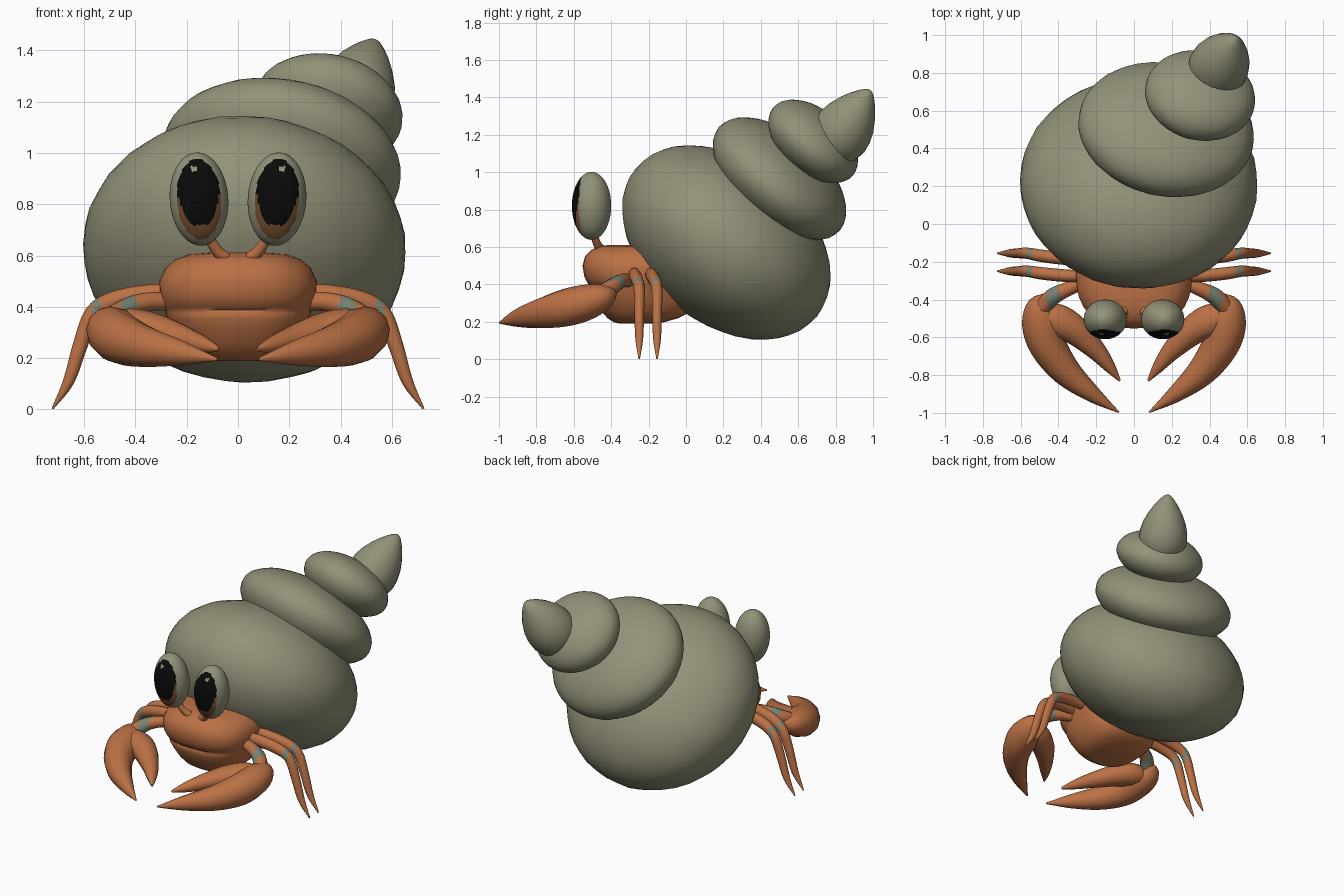
import bpy, bmesh, math, random
from mathutils import Vector, Matrix

if "Cube" in bpy.data.objects:
    bpy.data.objects.remove(bpy.data.objects["Cube"])

random.seed(4)


def material(name, rgb):
    m = bpy.data.materials.new(name)
    m.diffuse_color = (*rgb, 1)
    m.use_nodes = True
    m.node_tree.nodes["Principled BSDF"].inputs["Base Color"].default_value = m.diffuse_color
    return m


SHELL = material("shell_grey_green", (0.29, 0.285, 0.19))
ORANGE = material("crab_orange", (0.50, 0.165, 0.06))
TEAL = material("joint_teal", (0.18, 0.23, 0.18))
BLACK = material("pupil_black", (0.003, 0.003, 0.003))
BROWN = material("iris_brown", (0.19, 0.08, 0.028))


def finish(name, bm, mats, mirror=False, angle=70):
    bmesh.ops.recalc_face_normals(bm, faces=bm.faces)
    me = bpy.data.meshes.new(name)
    bm.to_mesh(me)
    bm.free()
    for m in mats:
        me.materials.append(m)
    ob = bpy.data.objects.new(name, me)
    bpy.context.collection.objects.link(ob)
    if mirror:
        mod = ob.modifiers.new("mirror", 'MIRROR')
        mod.use_clip = False
        mod.use_mirror_merge = False
    bpy.ops.object.select_all(action='DESELECT')
    ob.select_set(True)
    bpy.context.view_layer.objects.active = ob
    bpy.ops.object.shade_smooth_by_angle(angle=math.radians(angle))
    return ob


def frame(axis):
    """Rotation whose third column is the axis and first leans along x."""
    n = Vector(axis).normalized()
    u = (Vector((1, 0, 0)) - n * n.x).normalized()
    return Matrix((u, n.cross(u), n)).transposed()


def loft(bm, rings):
    """Skin a list of vertex rings and close both ends."""
    rows = [[bm.verts.new(p) for p in r] for r in rings]
    n = len(rows[0])
    for a, b in zip(rows, rows[1:]):
        for i in range(n):
            j = (i + 1) % n
            bm.faces.new((a[i], a[j], b[j], b[i]))
    bm.faces.new(rows[0])
    bm.faces.new(rows[-1])


def smooth_path(pts, steps=4):
    """Catmull-Rom interpolation of (x, y, z, width, height) points."""
    p = [Vector(q) for q in pts]
    p = [p[0] * 2 - p[1]] + p + [p[-1] * 2 - p[-2]]
    out = []
    for a, b, c, d in zip(p, p[1:], p[2:], p[3:]):
        for k in range(steps):
            t = k / steps
            out.append(0.5 * (2 * b + (c - a) * t + (2 * a - 5 * b + 4 * c - d) * t * t
                              + (3 * b - a - 3 * c + d) * t ** 3))
    return out + [p[-2]]


def tube(name, pts, ref, mats=(ORANGE,), rule=None, sides=12):
    """Mirrored tapering limb; width lies across ref, height along ref."""
    path = smooth_path(pts)
    pos = [Vector(q[:3]) for q in path]
    rings = []
    for i, q in enumerate(path):
        t = (pos[min(i + 1, len(pos) - 1)] - pos[max(i - 1, 0)]).normalized()
        side = Vector(ref).cross(t).normalized()
        up = t.cross(side)
        w, h = max(q[3], 0.003), max(q[4], 0.003)
        rings.append([pos[i] + side * w * math.cos(a) + up * h * math.sin(a)
                      for a in (2 * math.pi * k / sides for k in range(sides))])
    bm = bmesh.new()
    loft(bm, rings)
    if rule:
        for f in bm.faces:
            f.material_index = int(rule(f.calc_center_median()))
    return finish(name, bm, mats, mirror=True)


# Shell whorls: flattened, slightly uneven balls stacked on a leaning axis
for name, centre, axis, radii in (
        ("shell_body_whorl", (0.025, 0.215, 0.625), (0.04, 0.63, 0.77), (0.63, 0.625, 0.435)),
        ("shell_middle_whorl", (0.17, 0.50, 0.965), (0.17, 0.63, 0.74), (0.47, 0.425, 0.225)),
        ("shell_upper_whorl", (0.35, 0.68, 1.165), (0.18, 0.63, 0.74), (0.295, 0.28, 0.165))):
    bm = bmesh.new()
    bmesh.ops.create_icosphere(bm, subdivisions=4, radius=1)
    rot = frame(axis)
    for v in bm.verts:
        bump = 1 + random.uniform(-0.004, 0.004)
        v.co = Vector(centre) + rot @ Vector([c * r * bump for c, r in zip(v.co, radii)])
    finish(name, bm, [SHELL])

# Shell tip: turned, rounded teardrop
base, tip = Vector((0.43, 0.80, 1.165)), Vector((0.535, 0.985, 1.44))
rot = frame(tip - base)
bm = bmesh.new()
loft(bm, [[base + rot @ Vector((r * math.cos(a), r * math.sin(a), h))
           for a in (2 * math.pi * k / 20 for k in range(20))]
          for h, r in ((-0.12, 0.05), (-0.08, 0.11), (-0.02, 0.145), (0.04, 0.16), (0.10, 0.156),
                       (0.16, 0.14), (0.22, 0.112), (0.27, 0.081), (0.31, 0.05),
                       (0.335, 0.026), (0.345, 0.008))])
finish("shell_tip", bm, [SHELL])

# Head: horizontal rounded sections, lightly pinched at the mouth
bm = bmesh.new()
rings = []
for z, w, front, back in (
        (0.19, 0.08, -0.35, -0.20), (0.197, 0.14, -0.385, -0.12), (0.22, 0.19, -0.42, -0.04),
        (0.26, 0.23, -0.455, 0.04), (0.31, 0.258, -0.485, 0.04), (0.35, 0.275, -0.503, 0.04),
        (0.375, 0.283, -0.508, 0.04), (0.387, 0.287, -0.503, 0.04), (0.40, 0.293, -0.522, 0.04),
        (0.44, 0.306, -0.543, 0.04), (0.50, 0.308, -0.553, 0.04), (0.55, 0.285, -0.54, 0.04),
        (0.585, 0.245, -0.505, 0.04), (0.605, 0.19, -0.46, 0.04), (0.612, 0.11, -0.40, 0.04)):
    cy, ly = (back + front) / 2, (back - front) / 2
    ring = []
    for k in range(32):
        c, s = math.cos(math.pi * k / 16), math.sin(math.pi * k / 16)
        ring.append(Vector((math.copysign(abs(c) ** 0.8, c) * w,
                            cy + math.copysign(abs(s) ** 0.8, s) * ly, z)))
    rings.append(ring)
loft(bm, rings)
finish("head", bm, [ORANGE])

# Eyes: tall ovals with iris, pupil and glint marked on the front
bm = bmesh.new()
bmesh.ops.create_uvsphere(bm, u_segments=64, v_segments=48, radius=1)
bmesh.ops.rotate(bm, verts=bm.verts, matrix=Matrix.Rotation(math.pi / 2, 3, 'X'))
for f in bm.faces:
    c = f.calc_center_median()
    u, w = c.x, c.z
    if c.y < 0 and u * u / 0.58 + w * w / 0.74 < 1:
        dark = (u / 0.66) ** 2 + ((w - 0.12) / 0.70) ** 2 < 1 or w > 0.08
        f.material_index = 1 if dark else 2
        if abs(u - 0.1) < 0.09 and abs(w - 0.66) < 0.06:
            f.material_index = 0
tilt = Matrix.Rotation(math.radians(4), 3, 'Y')
for v in bm.verts:
    v.co = Vector((0.152, -0.505, 0.82)) + tilt @ Vector((v.co.x * 0.114, v.co.y * 0.105, v.co.z * 0.182))
finish("eyes", bm, [SHELL, BLACK, BROWN], mirror=True)

# Eye stalks
tube("eye_stalks", [(0.05, -0.46, 0.59, 0.026, 0.026), (0.08, -0.475, 0.617, 0.022, 0.022),
                    (0.115, -0.495, 0.67, 0.02, 0.02)], (0, 1, 0))

# Arms with a teal wrist
tube("claw_arms", [(0.22, -0.29, 0.42, 0.037, 0.037), (0.34, -0.34, 0.42, 0.037, 0.037),
                   (0.43, -0.385, 0.395, 0.045, 0.042), (0.50, -0.46, 0.34, 0.045, 0.05)],
     (0, 0, 1), (ORANGE, TEAL), lambda c: 0.395 < c.x < 0.46)

# Claws: a large outer finger and a slimmer inner one
tube("claw_outer_finger", [(0.47, -0.385, 0.36, 0.025, 0.025), (0.495, -0.44, 0.335, 0.078, 0.07),
                           (0.488, -0.53, 0.305, 0.105, 0.095), (0.455, -0.645, 0.275, 0.098, 0.10),
                           (0.36, -0.78, 0.245, 0.078, 0.08), (0.22, -0.90, 0.22, 0.045, 0.048),
                           (0.08, -0.997, 0.195, 0.004, 0.005)], (0, 0, 1))
tube("claw_inner_finger", [(0.49, -0.49, 0.32, 0.06, 0.065), (0.41, -0.51, 0.318, 0.088, 0.075),
                           (0.31, -0.565, 0.30, 0.077, 0.07), (0.20, -0.67, 0.27, 0.052, 0.05),
                           (0.13, -0.755, 0.25, 0.032, 0.032), (0.075, -0.83, 0.235, 0.006, 0.008)],
     (0, 0, 1))

# Walking legs: two pairs with a small teal knee band
for name, y0, y1 in (("front_legs", -0.275, -0.25), ("rear_legs", -0.185, -0.155)):
    ym = (y0 + y1) / 2
    tube(name, [(0.20, y0, 0.45, 0.037, 0.03), (0.34, y0, 0.45, 0.038, 0.033),
                (0.48, ym, 0.425, 0.037, 0.033), (0.565, y1, 0.375, 0.033, 0.03),
                (0.615, y1, 0.25, 0.029, 0.026), (0.66, y1, 0.11, 0.022, 0.021),
                (0.723, y1, 0.003, 0.004, 0.004)], (0, 1, 0), (ORANGE, TEAL),
         lambda c: 0.54 < c.x < 0.565)
